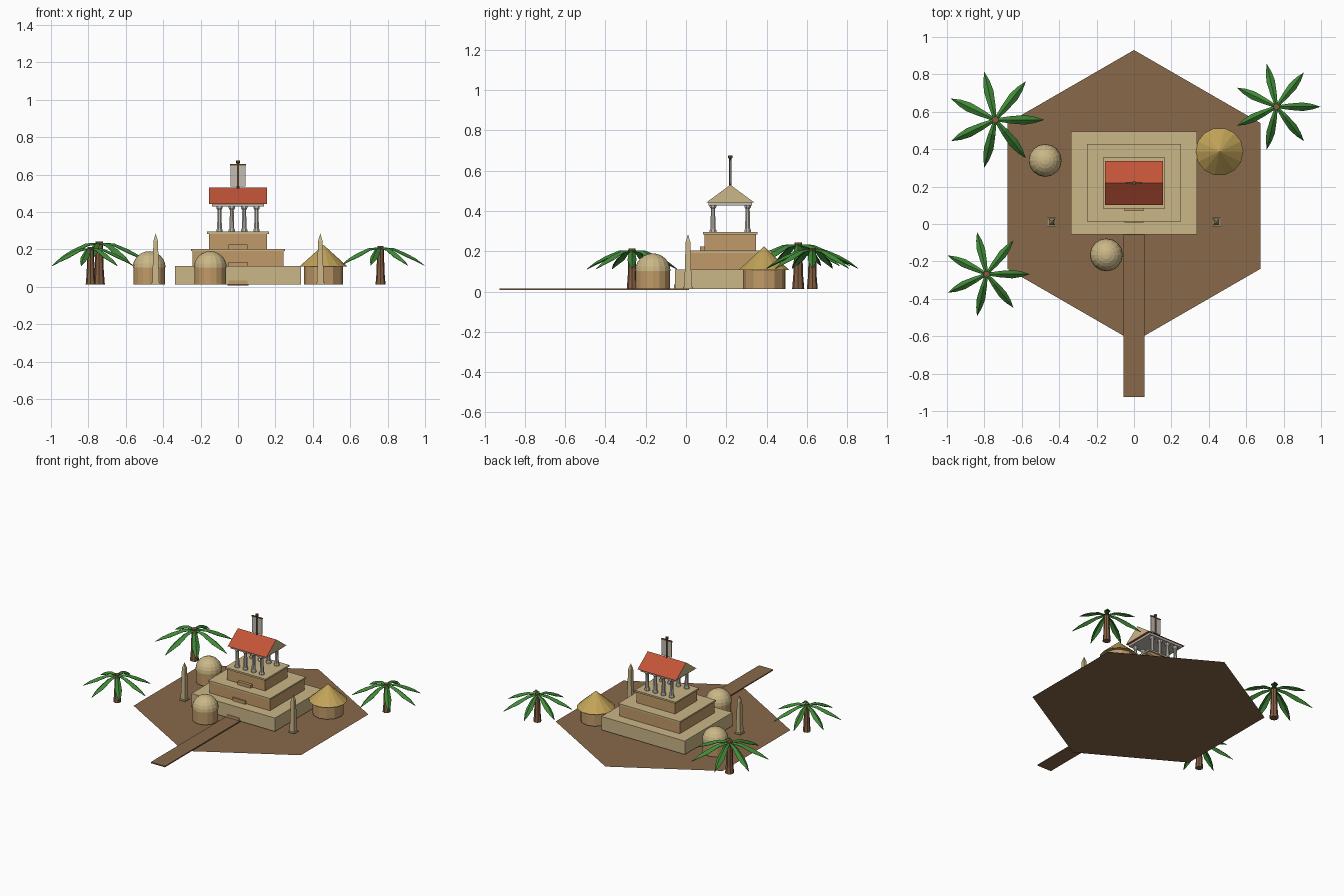
import bpy, bmesh, math
from mathutils import Vector

cube = bpy.data.objects.get("Cube")
if cube:
    bpy.data.objects.remove(cube, do_unlink=True)


def material(name, *rgb):
    """Flat colour given as 0-255 sRGB, stored as linear."""
    lin = [((c / 255 + 0.055) / 1.055) ** 2.4 for c in rgb] + [1]
    m = bpy.data.materials.new(name)
    m.use_nodes = True
    m.diffuse_color = lin
    m.node_tree.nodes["Principled BSDF"].inputs["Base Color"].default_value = lin
    return m


SAND = material("sandstone", 203, 183, 135)
TAN = material("tan_brick", 192, 154, 104)
RED = material("red_tile", 194, 84, 56)
EARTH = material("earth", 135, 104, 74)
THATCH = material("thatch", 194, 163, 88)
LEAF = material("palm_green", 64, 138, 55)
BARK = material("bark", 132, 95, 66)
STONE = material("pale_stone", 194, 189, 180)
WOOD = material("dark_wood", 112, 82, 52)
BASE = 0.012   # level on which everything stands
MID = 0.22     # y of the temple centre


def finish(name, bm, *mats):
    bmesh.ops.recalc_face_normals(bm, faces=bm.faces)
    me = bpy.data.meshes.new(name)
    bm.to_mesh(me)
    bm.free()
    for m in mats:
        me.materials.append(m)
    ob = bpy.data.objects.new(name, me)
    bpy.context.scene.collection.objects.link(ob)
    return ob


def box(name, x, y, z, mat):
    """Box from (min, max) pairs."""
    bm = bmesh.new()
    bmesh.ops.create_cube(bm, size=1)
    for v in bm.verts:
        v.co = [r[0] if c < 0 else r[1] for c, r in zip(v.co, (x, y, z))]
    return finish(name, bm, mat)


def lathe(name, profile, sides, at, mat, turn=0):
    """Closed solid of revolution from (radius, height) points."""
    bm = bmesh.new()
    rings = []
    for r, z in profile:
        ring = []
        for i in range(sides):
            a = math.tau * i / sides + turn
            ring.append(bm.verts.new((r * math.cos(a), r * math.sin(a), z)))
        rings.append(ring)
    for low, high in zip(rings, rings[1:]):
        for i in range(sides):
            j = (i + 1) % sides
            bm.faces.new((low[i], low[j], high[j], high[i]))
    bm.faces.new(rings[0])
    bm.faces.new(rings[-1])
    bmesh.ops.remove_doubles(bm, verts=bm.verts, dist=1e-5)
    ob = finish(name, bm, mat)
    ob.location = (*at, 0)
    return ob


# Ground hexagon and entry path
bm = bmesh.new()
bmesh.ops.create_circle(bm, cap_ends=True, segments=6, radius=0.78)
ground = finish("ground", bm, EARTH)
ground.location.y = 0.15
ground.rotation_euler.z = 0 if abs(ground.data.vertices[0].co.x) < 0.01 else math.pi / 6
box("path", (-0.057, 0.057), (-0.925, 0.015), (0.008, 0.016), EARTH)

# Stepped platform
def tier(name, hx, hy, z, mat):
    box(name, (-hx, hx), (MID - hy, MID + hy), z, mat)


tier("lower_tier", 0.337, 0.275, (BASE, 0.11), SAND)
tier("middle_tier", 0.244, 0.2, (0.11, 0.192), TAN)
tier("middle_tier_cap", 0.25, 0.207, (0.192, 0.203), SAND)
tier("upper_tier", 0.155, 0.128, (0.203, 0.283), TAN)
tier("upper_tier_cap", 0.165, 0.136, (0.283, 0.295), SAND)
for label, front, z in (("lower", -0.06, BASE), ("middle", 0.008, 0.11), ("upper", 0.07, 0.203)):
    box(label + "_step", (-0.052, 0.052), (front, front + 0.04), (z, z + 0.022), TAN)

# Temple columns and beam
shaft = [(0.018, 0.295), (0.018, 0.305), (0.014, 0.312), (0.011, 0.41),
         (0.018, 0.42), (0.018, 0.43)]
for side in (-1, 1):
    for i in range(4):
        lathe("column", shaft, 8, ((i - 1.5) * 0.066, MID + side * 0.086), STONE, math.pi / 8)
tier("beam", 0.138, 0.108, (0.428, 0.443), STONE)

# Gabled roof: red slopes, sand gables
bm = bmesh.new()
ends = [[bm.verts.new((x, MID + y, z)) for y, z in ((-0.118, 0.443), (0.118, 0.443), (0, 0.53))]
        for x in (-0.155, 0.155)]
for end in ends:
    bm.faces.new(end).material_index = 1
for i in range(3):
    j = (i + 1) % 3
    bm.faces.new((ends[0][i], ends[0][j], ends[1][j], ends[1][i]))
finish("roof", bm, RED, SAND)

# Banner on the ridge
lathe("banner_pole", [(0.007, 0.52), (0.007, 0.66), (0.011, 0.664), (0.011, 0.675)],
      8, (0, MID), WOOD)
box("banner", (-0.04, 0.04), (MID - 0.003, MID + 0.003), (0.535, 0.652), STONE)
box("banner_bar", (-0.043, 0.043), (MID - 0.005, MID + 0.005), (0.648, 0.656), WOOD)

# Domed huts
dome = [(0.088 * math.cos(a), 0.102 + 0.088 * math.sin(a))
        for a in (math.pi / 2 * i / 6 for i in range(7))]
for at in ((-0.475, 0.34), (-0.148, -0.165)):
    lathe("hut_wall", [(0.085, BASE), (0.085, 0.105)], 16, at, TAN)
    lathe("hut_dome", dome, 16, at, SAND)

# Thatched round hut
at = (0.457, 0.387)
lathe("round_hut_wall", [(0.104, BASE), (0.104, 0.115)], 12, at, TAN)
lathe("round_hut_roof", [(0.128, 0.108), (0, 0.224)], 14, at, THATCH)

# Obelisks
for side in (-1, 1):
    lathe("obelisk", [(0.034, BASE), (0.034, 0.022), (0.026, 0.022), (0.017, 0.245), (0, 0.285)],
          4, (side * 0.44, 0.01), SAND, math.pi / 4)


# Palms: tapered trunk and seven folded, drooping fronds
def palm(x, y, s):
    lathe("palm_trunk", [(0.027 * s, BASE), (0.022 * s, 0.07 * s), (0.017 * s, 0.217 * s)],
          8, (x, y), BARK)
    bm = bmesh.new()
    # distance out, ridge height, half width, edge drop
    sections = [(0.008, 0.21, 0.008, 0.003), (0.07, 0.207, 0.017, 0.012),
                (0.14, 0.178, 0.023, 0.018), (0.19, 0.15, 0.015, 0.012), (0.235, 0.115, 0, 0)]
    for i in range(7):
        a = math.tau * i / 7
        out = Vector((math.cos(a), math.sin(a), 0))
        across = Vector((-out.y, out.x, 0))
        rows = []
        for d, z, w, drop in sections:
            row = []
            for k in (-1, 0, 1):
                p = out * d + across * w * k
                p.z = z - drop * abs(k)
                row.append(bm.verts.new(p * s))
            rows.append(row)
        for p, q in zip(rows, rows[1:]):
            for k in (0, 1):
                bm.faces.new((p[k], q[k], q[k + 1], p[k + 1]))
    bmesh.ops.remove_doubles(bm, verts=bm.verts, dist=1e-5)
    fronds = finish("palm_fronds", bm, LEAF)
    fronds.location = (x, y, 0)
    thick = fronds.modifiers.new("thickness", "SOLIDIFY")
    thick.thickness = 0.003


for x, y, s in ((-0.742, 0.557, 1.12), (0.762, 0.627, 1.0), (-0.788, -0.268, 0.98)):
    palm(x, y, s)
